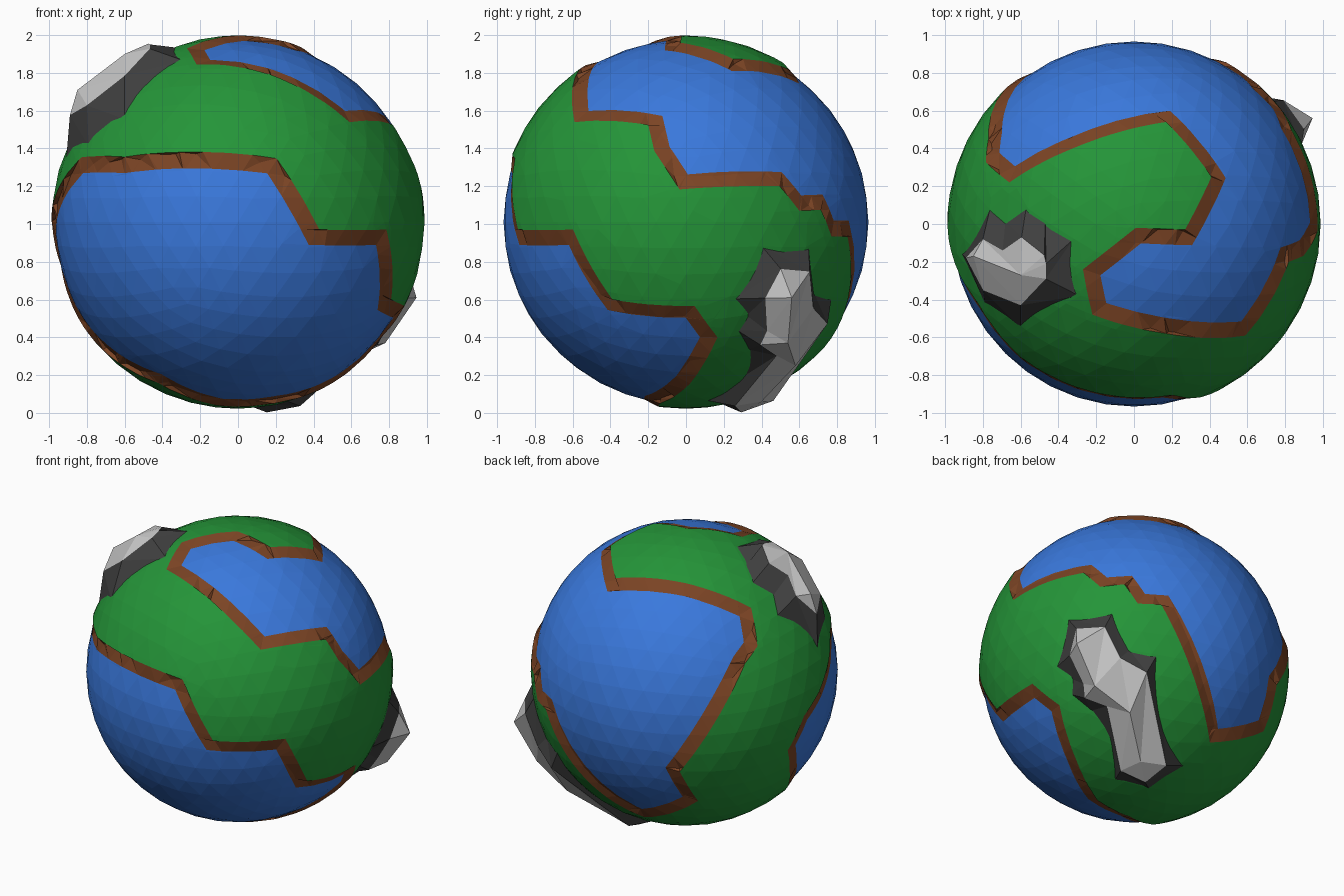
import bpy, bmesh, math
from mathutils import Vector

if "Cube" in bpy.data.objects:
    bpy.data.objects.remove(bpy.data.objects["Cube"])

CENTRE = Vector((0, 0, 1.01))
LAND, WATER, SHORE = 0.988, 0.966, 0.085


def material(name, rgb):
    m = bpy.data.materials.new(name)
    m.diffuse_color = (*rgb, 1)
    m.use_nodes = True
    m.node_tree.nodes["Principled BSDF"].inputs["Base Color"].default_value = m.diffuse_color
    return m


BLUE = material("ocean blue", (0.042, 0.19, 0.72))
GREEN = material("land green", (0.018, 0.30, 0.04))
BROWN = material("shore brown", (0.2, 0.058, 0.018))
DARK = material("rock dark grey", (0.05, 0.05, 0.05))
LIGHT = material("rock light grey", (0.57, 0.57, 0.57))

# Viewing frames (azimuth, elevation) used to lay outlines on the globe
FRONT, RIGHT, TOP = (-90, 0), (0, 0), (-90, 90)
BACK_LEFT, BACK_RIGHT = (125, 24), (52, -30)


def on_sphere(view, pts, r=LAND):
    """Lift flat outline points on to a sphere of radius r, seen from view."""
    a, e = map(math.radians, view)
    right = Vector((-math.sin(a), math.cos(a), 0))
    up = Vector((-math.cos(a) * math.sin(e), -math.sin(a) * math.sin(e), math.cos(e)))
    out = right.cross(up)
    return [right * u + up * v + out * math.sqrt(max(0, r * r - u * u - v * v)) for u, v in pts]


# Large ocean wrapping over the top, right and back
north = (
    on_sphere(TOP, [(-.66, .22), (-.3, .41), (.17, .54), (.41, .25), (.27, -.03), (.01, -.02),
                    (-.27, -.24), (-.22, -.48), (.17, -.58), (.59, -.59)])
    + on_sphere(RIGHT, [(-.20, .515), (-.167, .375), (-.034, .173), (.495, .19), (.60, .06),
                        (.715, .065), (.77, -.076), (.855, -.076)])
    + on_sphere(BACK_RIGHT, [(.468, -.449)])
    + on_sphere(BACK_LEFT, [(.077, -.82), (-.04, -.63), (.375, .06), (.455, .17)]))
# Front ocean reaching underneath
south = (
    on_sphere(FRONT, [(-.828, .343), (-.6, .345), (-.31, .37), (.204, .337), (.43, -.04), (.786, -.04)])
    + on_sphere(RIGHT, [(-.389, -.41), (.045, -.443), (.167, -.61)])
    + on_sphere(BACK_RIGHT, [(-.378, -.577)])
    + [Vector(p) for p in ((.185, -.14, -.957), (-.1, -.15, -.97), (-.42, -.27, -.85), (-.62, -.15, -.74))]
    + on_sphere(BACK_LEFT, [(.66, -.64), (.647, -.5), (.75, -.28), (.85, -.12), (.91, .083)]))
south.reverse()


def inset(ring, w):
    """Mitred inward offset of an anticlockwise ring on the unit sphere."""
    res = []
    for i, p in enumerate(ring):
        n1 = ring[i - 1].cross(p).normalized()
        n2 = p.cross(ring[(i + 1) % len(ring)]).normalized()
        m = (n1 + n2).normalized()
        res.append((p + m * (w / max(m.dot(n1), 0.5))).normalized())
    return res


def arcs(ring):
    return [(ring[i - 1], p) for i, p in enumerate(ring)]


def inside(p, ring_arcs, ref):
    """True if the arc from p to the interior point ref crosses the ring evenly."""
    n, mid, hits = p.cross(ref), p + ref, 0
    for a, b, m in ring_arcs:
        if n.dot(a) * n.dot(b) < 0 and m.dot(p) * m.dot(ref) < 0:
            t = n.cross(m)
            hits += t.dot(mid) * t.dot(a + b) > 0
    return hits % 2 == 0


def finish(bm, name, mats):
    me = bpy.data.meshes.new(name)
    bm.to_mesh(me)
    bm.free()
    for m in mats:
        me.materials.append(m)
    ob = bpy.data.objects.new(name, me)
    ob.location = CENTRE
    bpy.context.collection.objects.link(ob)
    return ob


# Globe: icosphere with the coastlines cut into its faces
bm = bmesh.new()
bmesh.ops.create_icosphere(bm, subdivisions=4, radius=1)
seas = []
for ring, ref in ((north, Vector((0.03, .9, .31))), (south, Vector((.02, -.97, -.2)))):
    ring = [p.normalized() for p in ring]
    pair = (ring, inset(ring, SHORE))
    for r in pair:
        for a, b in arcs(r):
            n, mid = a.cross(b).normalized(), (a + b).normalized()
            reach = a.angle(b) / 2 + 0.11
            geom = set()
            for f in bm.faces:
                c = f.calc_center_median().normalized()
                if abs(c.dot(n)) < 0.15 and c.angle(mid) < reach:
                    geom.update([f, *f.edges, *f.verts])
            bmesh.ops.bisect_plane(bm, geom=list(geom), dist=1e-4, plane_co=(0, 0, 0), plane_no=n)
    seas.append([[(a, b, a.cross(b)) for a, b in arcs(r)] for r in pair] + [ref.normalized()])

# Colour by position: water inside the inner ring, shore between the rings
for f in bm.faces:
    c = f.calc_center_median().normalized()
    f.material_index = 1
    for outer, inner, ref in seas:
        if inside(c, inner, ref):
            f.material_index = 0
        elif inside(c, outer, ref):
            f.material_index = 2
# Land stands proud of the water; the shore slopes between
for v in bm.verts:
    land = any(f.material_index == 1 for f in v.link_faces)
    v.co = v.co.normalized() * (LAND if land else WATER)
bmesh.ops.triangulate(bm, faces=[f for f in bm.faces if len(f.verts) > 3])
finish(bm, "globe", [BLUE, GREEN, BROWN])


def mountain(name, foot, rim, peaks):
    """Dark slope from foot to rim, light top fanned to the nearest peaks."""
    bm = bmesh.new()
    fo, ri, pk = ([bm.verts.new(p) for p in pts] for pts in (foot, rim, peaks))
    near = [min(pk, key=lambda k: (k.co - v.co).length) for v in ri]

    def face(vs, mat):
        f = bm.faces.new(vs)
        f.normal_update()
        if f.normal.dot(f.calc_center_median()) < 0:
            f.normal_flip()
        f.material_index = mat

    for i in range(len(fo)):
        face((fo[i - 1], fo[i], ri[i]), 0)
        face((fo[i - 1], ri[i], ri[i - 1]), 0)
        face((ri[i - 1], ri[i], near[i]), 1)
        if near[i] is not near[i - 1]:
            face((ri[i - 1], near[i], near[i - 1]), 1)
    finish(bm, name, [DARK, LIGHT])


# Upper left mountain
mountain("upper_mountain",
         on_sphere(TOP, [(-.76, .09), (-.68, .015), (-.57, .09), (-.47, .015), (-.32, -.08),
                         (-.29, -.38), (-.6, -.55), (-.79, -.42), (-.91, -.16)], 0.98),
         on_sphere(TOP, [(-.80, -.08), (-.695, -.14), (-.595, -.07), (-.475, -.165), (-.465, -.21),
                         (-.467, -.29), (-.6, -.43), (-.80, -.35), (-.89, -.18)], 1.07),
         [(-.85, -.17, .70), (-.6, -.27, .89)])

# Lower right mountain range
mountain("lower_mountain_range",
         on_sphere(BACK_RIGHT, [(-.45, .32), (-.17, .365), (-.06, .13), (.115, .10), (.31, -.60), (.09, -.75),
                                (-.13, -.70), (-.295, -.26), (-.42, -.16), (-.42, -.06), (-.52, .01)], 0.98),
         on_sphere(BACK_RIGHT, [(-.40, .26), (-.22, .275), (-.12, .08), (.05, -.01), (.19, -.60), (.06, -.71),
                                (-.10, -.64), (-.20, -.23), (-.34, -.18), (-.35, -.09), (-.44, .09)], 1.06),
         [(.945, .56, -.40), (.78, .54, -.64), (.52, .58, -.76), (.28, .40, -.95)])
